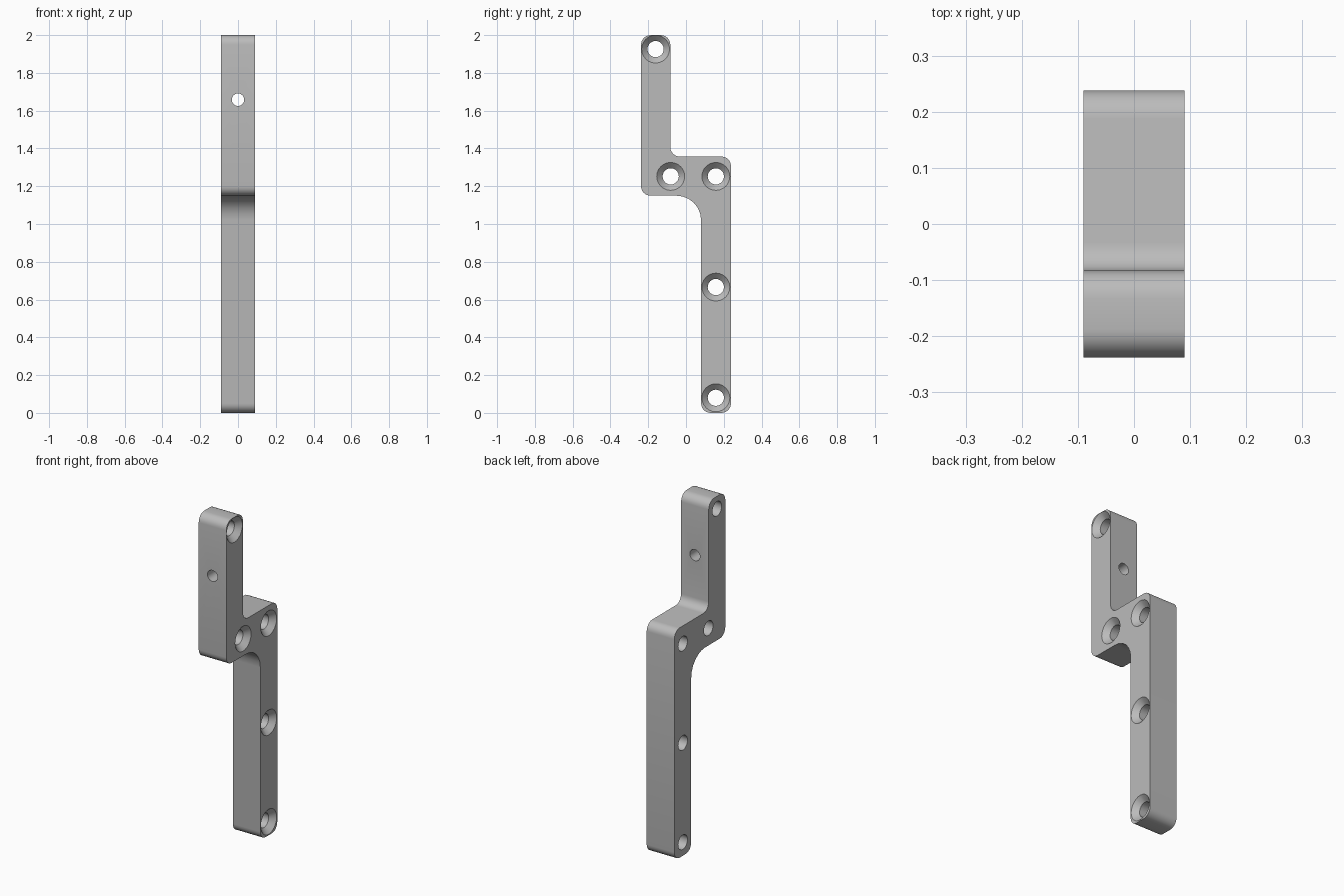
import bpy, bmesh, math
from mathutils import Vector, Matrix

cube = bpy.data.objects.get("Cube")
if cube:
    bpy.data.objects.remove(cube, do_unlink=True)

HALF = 0.09      # half thickness of the plate
HOLE_R = 0.043   # screw hole radius
SINK_R = 0.074   # countersink radius at the surface

grey = bpy.data.materials.new("plain_grey")
grey.use_nodes = True
grey.diffuse_color = (0.5, 0.5, 0.5, 1)
grey.node_tree.nodes["Principled BSDF"].inputs["Base Color"].default_value = (0.5, 0.5, 0.5, 1)


def make_object(name, bm):
    bmesh.ops.recalc_face_normals(bm, faces=bm.faces)
    mesh = bpy.data.meshes.new(name)
    bm.to_mesh(mesh)
    bm.free()
    mesh.materials.append(grey)
    obj = bpy.data.objects.new(name, mesh)
    bpy.context.collection.objects.link(obj)
    return obj


def rounded(corners, steps=6):
    """Round each right-angled (y, z, radius) corner with an arc."""
    points = []
    for i, (y, z, r) in enumerate(corners):
        p = Vector((y, z))
        a = (Vector(corners[i - 1][:2]) - p).normalized() * r
        b = (Vector(corners[(i + 1) % len(corners)][:2]) - p).normalized() * r
        for k in range(steps + 1):
            t = math.pi / 2 * k / steps
            points.append(p + a * (1 - math.sin(t)) + b * (1 - math.cos(t)))
    return points


def add_lathe(bm, profile, matrix, sides=24):
    """Solid of revolution about local z from (height, radius) pairs."""
    rings = []
    for h, r in profile:
        rings.append([bm.verts.new(matrix @ Vector((
            r * math.cos(math.tau * k / sides), r * math.sin(math.tau * k / sides), h)))
            for k in range(sides)])
    for low, high in zip(rings, rings[1:]):
        for k in range(sides):
            n = (k + 1) % sides
            bm.faces.new((low[k], low[n], high[n], high[k]))
    bm.faces.new(rings[0][::-1])
    bm.faces.new(rings[-1])


# Offset bracket plate with rounded corners
outline = rounded([
    (-0.238, 2.0, 0.05), (-0.238, 1.15, 0.05), (0.08, 1.15, 0.13), (0.08, 0, 0.05),
    (0.238, 0, 0.05), (0.238, 1.357, 0.05), (-0.083, 1.357, 0.05), (-0.083, 2.0, 0.05)])
bm = bmesh.new()
face = bm.faces.new([bm.verts.new((-HALF, p.x, p.y)) for p in outline])
side = bmesh.ops.extrude_face_region(bm, geom=[face])
bmesh.ops.translate(bm, vec=(2 * HALF, 0, 0),
                    verts=[v for v in side["geom"] if isinstance(v, bmesh.types.BMVert)])
bracket = make_object("bracket", bm)

# Countersunk screw holes, widening towards the left face
bm = bmesh.new()
depth = SINK_R - HOLE_R
screw = [(-0.2, HOLE_R), (HALF - depth, HOLE_R), (HALF + 0.02, SINK_R + 0.02)]
along_x = Matrix.Rotation(math.pi / 2, 4, 'Y')
for y, z in [(-0.161, 1.926), (-0.081, 1.252), (0.158, 1.252), (0.158, 0.666), (0.158, 0.08)]:
    add_lathe(bm, screw, Matrix.Translation((0, y, z)) @ along_x)

# Small cross hole through the upper arm
add_lathe(bm, [(-0.2, 0.033), (0.2, 0.033)],
          Matrix.Translation((0, -0.16, 1.658)) @ Matrix.Rotation(math.pi / 2, 4, 'X'))
cutter = make_object("hole_cutter", bm)
cutter.hide_render = True

# Cut the holes, then drop the cutter
cut = bracket.modifiers.new("holes", 'BOOLEAN')
cut.operation = 'DIFFERENCE'
cut.solver = 'EXACT'
cut.object = cutter
bpy.ops.object.select_all(action='DESELECT')
bracket.select_set(True)
bpy.context.view_layer.objects.active = bracket
bpy.ops.object.modifier_apply(modifier=cut.name)
bpy.data.objects.remove(cutter, do_unlink=True)
bpy.ops.object.shade_smooth_by_angle(angle=math.radians(30))
